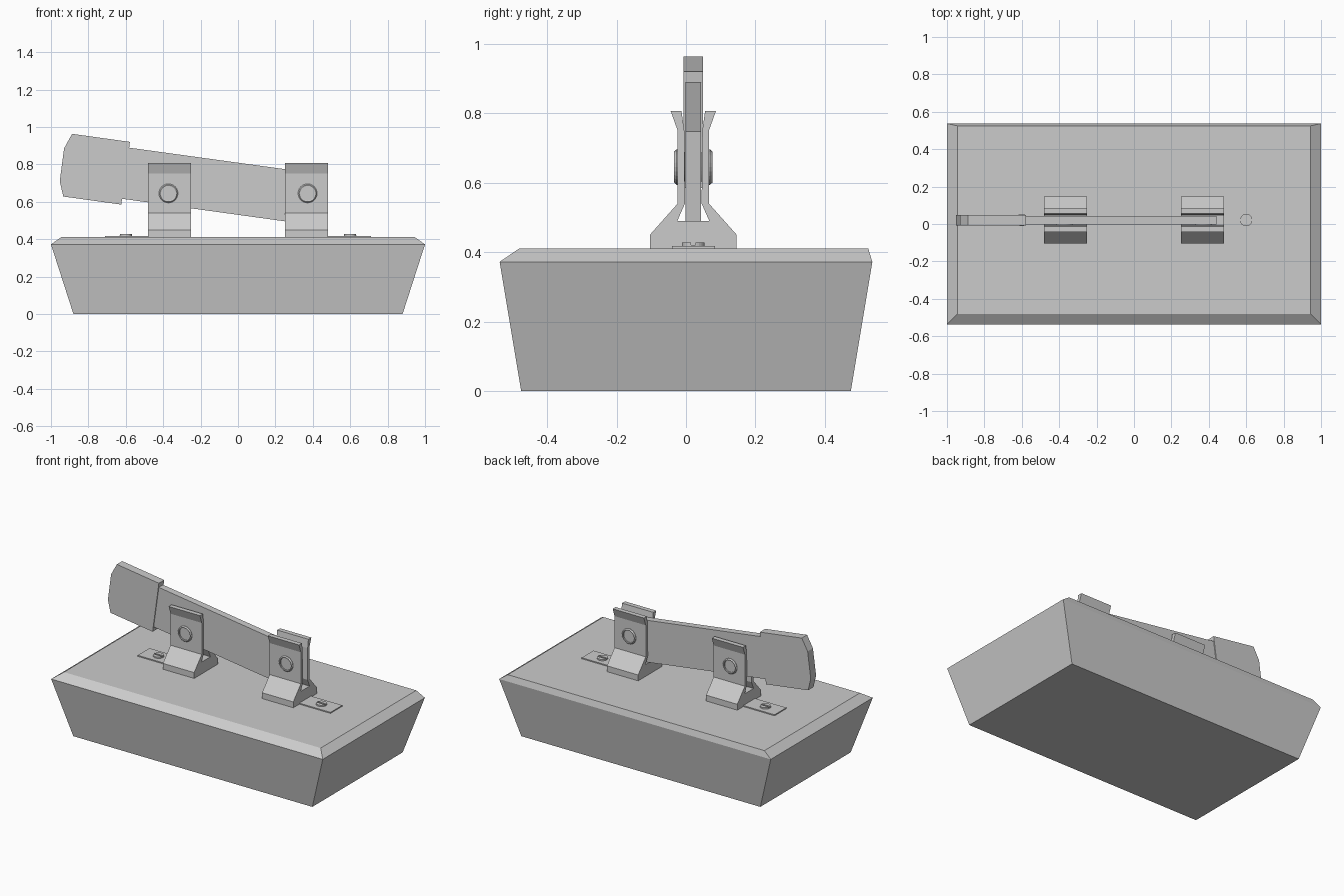
import bpy, bmesh, math
from mathutils import Vector

if "Cube" in bpy.data.objects:
    bpy.data.objects.remove(bpy.data.objects["Cube"])

YC = 0.021  # centre plane of blade and clips


def finish(name, bm):
    bmesh.ops.recalc_face_normals(bm, faces=bm.faces)
    me = bpy.data.meshes.new(name)
    bm.to_mesh(me)
    bm.free()
    ob = bpy.data.objects.new(name, me)
    bpy.context.collection.objects.link(ob)
    return ob


def prism(name, pts, axis):
    """Closed outline pts (3D) extruded along axis."""
    bm = bmesh.new()
    f = bm.faces.new([bm.verts.new(p) for p in pts])
    r = bmesh.ops.extrude_face_region(bm, geom=[f])
    bmesh.ops.translate(bm, vec=Vector(axis),
                        verts=[v for v in r['geom'] if isinstance(v, bmesh.types.BMVert)])
    return finish(name, bm)


def box(name, x0, x1, y0, y1, z0, z1):
    return prism(name, [(x0, y0, z0), (x1, y0, z0), (x1, y1, z0), (x0, y1, z0)], (0, 0, z1 - z0))


def ring(name, prof, centre, n=24):
    """Closed (radius, y) profile turned around the y axis."""
    bm = bmesh.new()
    loops = [[bm.verts.new((centre[0] + r * math.cos(2 * math.pi * i / n), y,
                            centre[1] + r * math.sin(2 * math.pi * i / n))) for i in range(n)]
             for r, y in prof]
    for a, b in zip(loops, loops[1:] + loops[:1]):
        for i in range(n):
            j = (i + 1) % n
            bm.faces.new((a[i], a[j], b[j], b[i]))
    return finish(name, bm)


def disc(name, loc, r, depth, along_y=False):
    bm = bmesh.new()
    bmesh.ops.create_cone(bm, cap_ends=True, segments=24, radius1=r, radius2=r, depth=depth)
    for v in bm.verts:
        if along_y:
            v.co = (v.co.x, v.co.z, v.co.y)
        v.co += Vector(loc)
    return finish(name, bm)


def cut(ob, cutter):
    cutter.hide_render = True
    m = ob.modifiers.new("cut", 'BOOLEAN')
    m.operation, m.solver, m.object = 'DIFFERENCE', 'EXACT', cutter
    bpy.context.view_layer.objects.active = ob
    bpy.ops.object.modifier_apply(modifier=m.name)
    bpy.data.objects.remove(cutter)


# tapered base with a chamfered top edge
bm = bmesh.new()
levels = [(0.88, -0.475, 0.475, 0), (1.0, -0.537, 0.537, 0.372), (0.945, -0.48, 0.525, 0.411)]
rows = [[bm.verts.new(p) for p in ((-x, a, z), (x, a, z), (x, b, z), (-x, b, z))]
        for x, a, b, z in levels]
for lo, hi in zip(rows, rows[1:]):
    for i in range(4):
        j = (i + 1) % 4
        bm.faces.new((lo[i], lo[j], hi[j], hi[i]))
bm.faces.new(rows[0])
bm.faces.new(rows[-1])
finish("base", bm)

# spring clips, bushings, mounting tabs and slotted screws
outer = [(0.125, 0.408), (0.125, 0.45), (0.045, 0.54), (0.045, 0.75), (0.065, 0.806)]
inner = [(0.034, 0.806), (0.026, 0.75), (0.024, 0.54), (0.046, 0.49)]
half = outer + inner
profile = half + [(-y, z) for y, z in reversed(half)]
for side, tag in ((-1, "left"), (1, "right")):
    xc = side * 0.365
    hole = (side * 0.372, 0.645)
    clip = prism("clip_" + tag, [(xc - 0.115, YC + y, z) for y, z in profile], (0.23, 0, 0))
    cut(clip, disc("hole_cutter", (hole[0], YC, hole[1]), 0.041, 0.3, True))
    for s, t in ((-1, "front"), (1, "back")):
        prof = [(0.04, 0.024), (0.04, 0.053), (0.043, 0.055), (0.045, 0.055),
                (0.051, 0.048), (0.051, 0.043), (0.043, 0.043), (0.043, 0.024)]
        ring(f"bushing_{tag}_{t}", [(r, YC + s * y) for r, y in prof], hole)
    xs = sorted((side * 0.71, side * 0.4))
    box("tab_" + tag, xs[0], xs[1], YC - 0.062, YC + 0.062, 0.408, 0.418)
    screw = disc("screw_" + tag, (side * 0.6, YC, 0.42), 0.033, 0.014)
    cut(screw, box("slot_cutter", side * 0.6 - 0.05, side * 0.6 + 0.05,
                   YC - 0.006, YC + 0.006, 0.42, 0.44))

# blade with a pivot hole in the right-hand clip
blade = prism("blade", [(x, YC - 0.0225, z) for x, z in
                        [(-0.62, 0.616), (0.405, 0.474), (0.44, 0.748), (-0.582, 0.889)]],
              (0, 0.045, 0))
cut(blade, disc("pivot_cutter", (0.376, YC, 0.65), 0.041, 0.3, True))

# thicker handle
prism("handle", [(x, YC - 0.028, z) for x, z in
                 [(-0.62, 0.616), (-0.624, 0.585), (-0.934, 0.628), (-0.953, 0.71),
                  (-0.93, 0.885), (-0.887, 0.963), (-0.578, 0.92), (-0.582, 0.889)]],
      (0, 0.056, 0))
